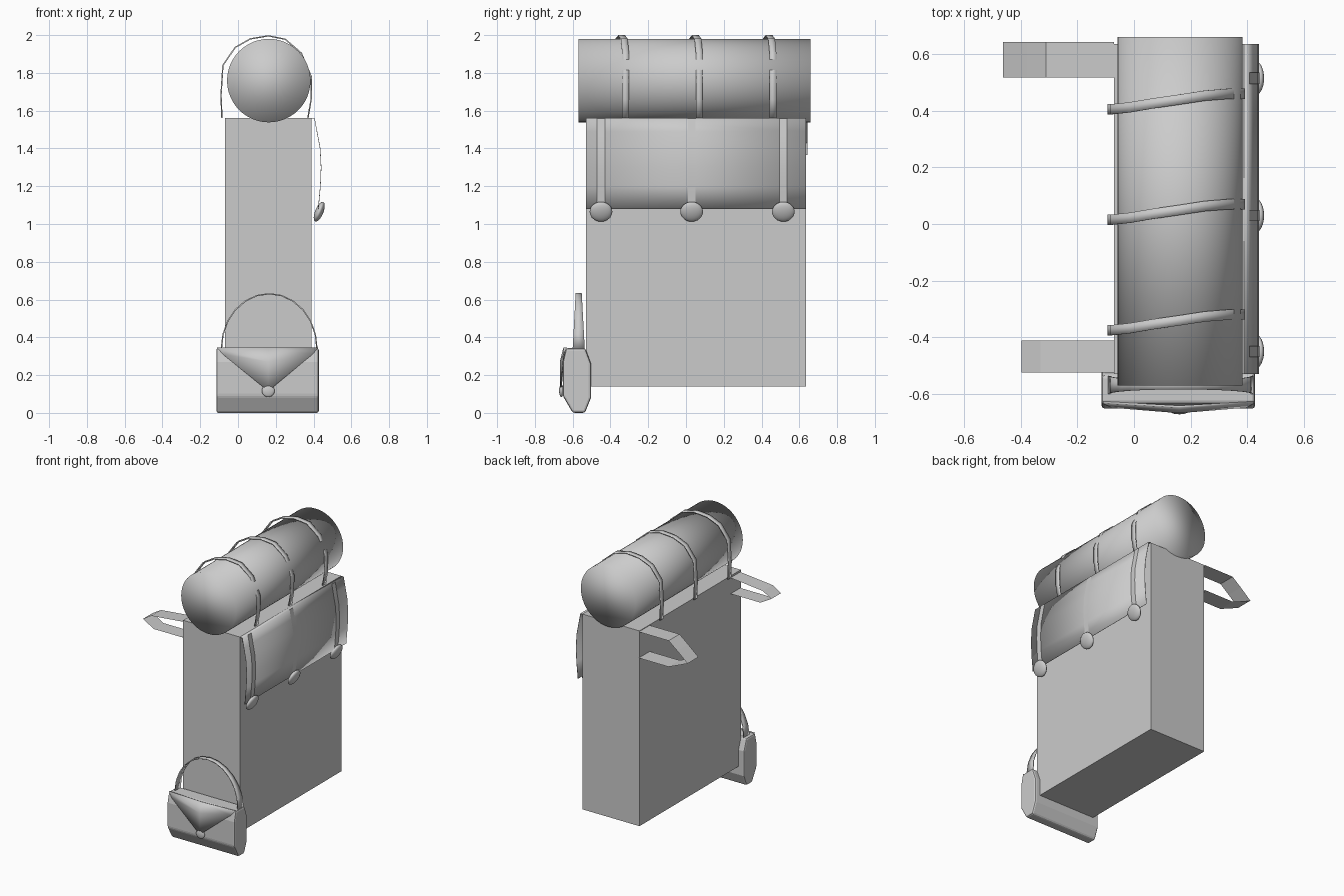
import bpy, bmesh, math
from mathutils import Vector

if "Cube" in bpy.data.objects:
    bpy.data.objects.remove(bpy.data.objects["Cube"])


def finish(name, verts, faces, smooth=None, thick=0):
    me = bpy.data.meshes.new(name)
    me.from_pydata(verts, [], faces)
    bm = bmesh.new()
    bm.from_mesh(me)
    bmesh.ops.recalc_face_normals(bm, faces=bm.faces)
    bm.to_mesh(me)
    bm.free()
    ob = bpy.data.objects.new(name, me)
    bpy.context.collection.objects.link(ob)
    if thick:
        mod = ob.modifiers.new("thickness", 'SOLIDIFY')
        mod.thickness = thick
        mod.offset = 0
    if smooth:
        for o in bpy.context.selected_objects:
            o.select_set(False)
        bpy.context.view_layer.objects.active = ob
        ob.select_set(True)
        bpy.ops.object.shade_smooth_by_angle(angle=math.radians(smooth))
    return ob


def ribbon(name, path, y, width, slant=0, smooth=None, thick=0):
    """Band following an (x, z) path; slant shifts y along the path."""
    verts, n = [], len(path)
    for i, (x, z) in enumerate(path):
        t = min(1, max(0, (i / (n - 1) - 0.25) / 0.4))
        c = y + slant * t
        verts += [(x, c - width / 2, z), (x, c + width / 2, z)]
    faces = [(2*i, 2*i + 1, 2*i + 3, 2*i + 2) for i in range(n - 1)]
    return finish(name, verts, faces, smooth, thick)


def extrude_x(name, profile, x0, x1):
    """Closed (y, z) profile extruded along x."""
    n = len(profile)
    verts = [(x, y, z) for x in (x0, x1) for y, z in profile]
    faces = [tuple(range(n)), tuple(range(n, 2 * n))]
    faces += [(i, (i + 1) % n, (i + 1) % n + n, i + n) for i in range(n)]
    return finish(name, verts, faces)


def button(name, loc, radii, tilt=0):
    bpy.ops.mesh.primitive_uv_sphere_add(segments=20, ring_count=12, location=loc, rotation=(0, tilt, 0))
    ob = bpy.context.object
    ob.name = name
    ob.scale = radii
    bpy.ops.object.shade_smooth()


# Main pack body
extrude_x("pack_body", [(-0.53, 0.14), (0.635, 0.14), (0.635, 1.56), (-0.53, 1.56)], -0.07, 0.388)

# Bedroll
bpy.ops.mesh.primitive_cylinder_add(vertices=48, radius=0.221, depth=1.23,
                                    location=(0.163, 0.045, 1.759), rotation=(math.pi / 2, 0, 0))
bpy.context.object.name = "bedroll"
bpy.ops.object.shade_smooth()

# Bedroll tie bands
loop = [(-0.085, 1.56), (-0.09, 1.68), (-0.08, 1.84), (-0.015, 1.935), (0.065, 1.98), (0.16, 1.996),
        (0.25, 1.978), (0.335, 1.905), (0.388, 1.78), (0.387, 1.66), (0.37, 1.56)]
for i, y in enumerate((-0.375, 0.015, 0.405)):
    ribbon(f"bedroll_band_{i + 1}", loop, y, 0.036, 0.055, smooth=40, thick=0.007)

# Pack flap with straps and buttons
flap = [(0.388, 1.56), (0.405, 1.558), (0.418, 1.49), (0.435, 1.4), (0.44, 1.3), (0.436, 1.2), (0.425, 1.08)]
ribbon("pack_flap", flap, 0.0525, 1.165, smooth=30, thick=0.003)
for i, y in enumerate((-0.45, 0.03, 0.515)):
    ribbon(f"flap_strap_{i + 1}", [(x + 0.003, z) for x, z in flap[1:]], y, 0.04, smooth=30)
    button(f"flap_button_{i + 1}", (0.43, y, 1.065), (0.022, 0.06, 0.056), math.radians(22))

# Carrying straps on the back
ribbon("shoulder_strap_rear", [(-0.07, 1.556), (-0.31, 1.556), (-0.38, 1.50), (-0.462, 1.43),
                               (-0.31, 1.366), (-0.07, 1.366)], 0.58, 0.125)
ribbon("shoulder_strap_front", [(-0.07, 1.546), (-0.33, 1.52), (-0.398, 1.48),
                                (-0.31, 1.43), (-0.07, 1.43)], -0.468, 0.112)

# Side pouch
pouch = extrude_x("side_pouch", [(-0.635, 0.343), (-0.652, 0.27), (-0.652, 0.09), (-0.60, 0.0),
                                 (-0.535, 0.0), (-0.503, 0.08), (-0.503, 0.26), (-0.533, 0.343)], -0.115, 0.428)
bev = pouch.modifiers.new("soft_edges", 'BEVEL')
bev.width = 0.012
bev.segments = 2

# Pouch flap: shallow triangular wedge
finish("pouch_flap", [(-0.11, -0.63, 0.345), (0.16, -0.645, 0.345), (0.424, -0.63, 0.345),
                      (0.16, -0.664, 0.27), (0.16, -0.664, 0.115),
                      (-0.08, -0.645, 0.31), (0.395, -0.645, 0.31)],
       [(0, 1, 3, 5), (1, 2, 6, 3), (5, 3, 4), (3, 6, 4)], smooth=40, thick=0.008)
button("pouch_button", (0.16, -0.66, 0.117), (0.034, 0.012, 0.033))

# Pouch handle, narrowing toward the top
arc, verts = 12, []
for i in range(arc + 1):
    a = math.pi * (1 - i / arc)
    w = 0.032 - 0.016 * math.sin(a)
    x, z = 0.165 + 0.253 * math.cos(a), 0.34 + 0.291 * math.sin(a)
    verts += [(x, -0.568 - w, z), (x, -0.568 + w, z)]
finish("pouch_handle", verts, [(2*i, 2*i + 1, 2*i + 3, 2*i + 2) for i in range(arc)], smooth=40, thick=0.007)
